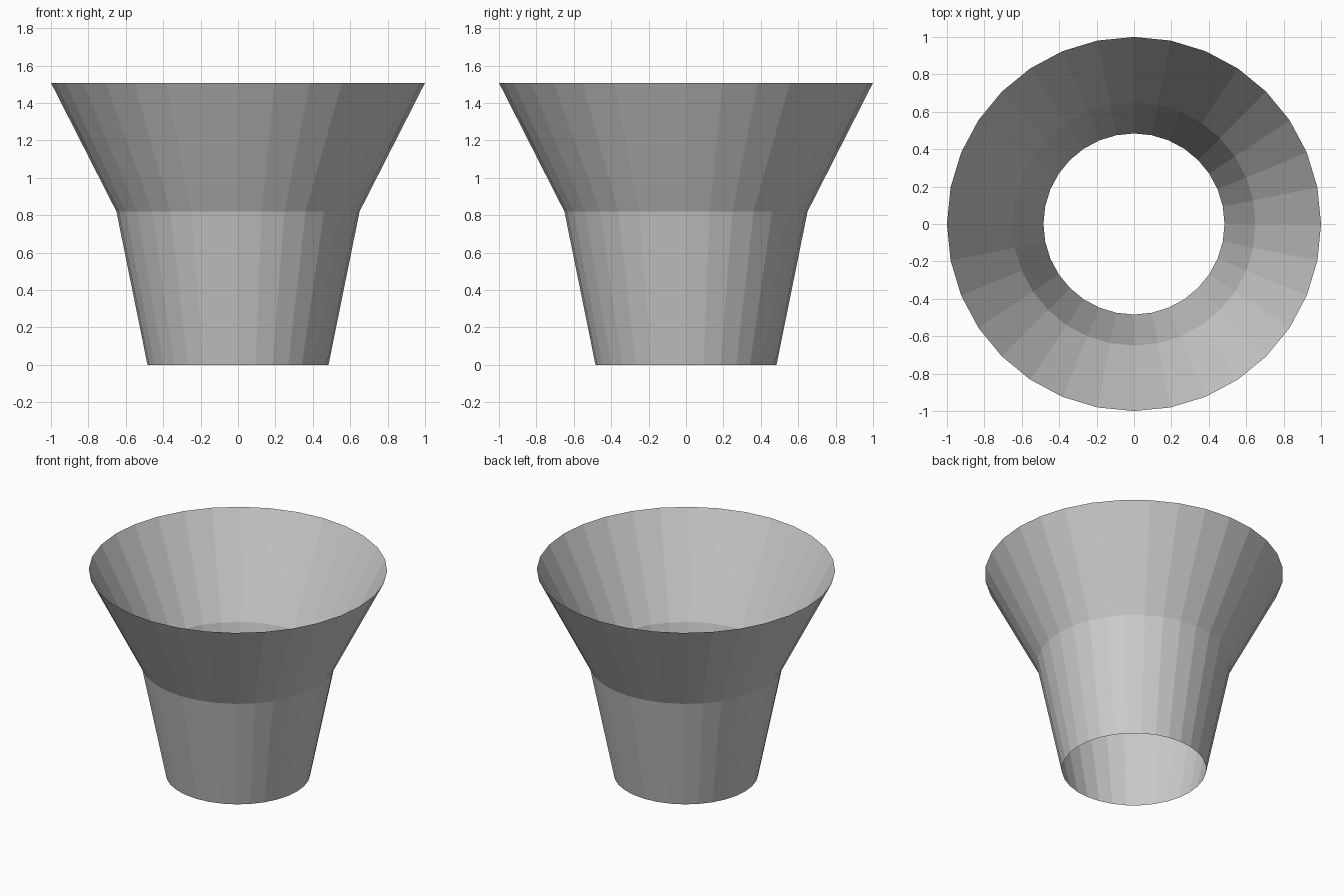
import bpy, bmesh, math

if "Cube" in bpy.data.objects:
    bpy.data.objects.remove(bpy.data.objects["Cube"])

SIDES = 32
# Wall profile from foot to rim: (radius, height)
PROFILE = [(0.484, 0.0), (0.65, 0.82), (1.0, 1.508)]


def ring(bm, radius, z):
    return [bm.verts.new((radius * math.cos(2 * math.pi * i / SIDES),
                          radius * math.sin(2 * math.pi * i / SIDES), z))
            for i in range(SIDES)]


# Flared open tube: thin single wall, open at both ends, flat faces
bm = bmesh.new()
rings = [ring(bm, r, z) for r, z in PROFILE]
for low, high in zip(rings, rings[1:]):
    for i in range(SIDES):
        j = (i + 1) % SIDES
        bm.faces.new((low[i], low[j], high[j], high[i]))

mesh = bpy.data.meshes.new("flared_tube")
bm.to_mesh(mesh)
bm.free()
bpy.context.collection.objects.link(bpy.data.objects.new("flared_tube", mesh))
